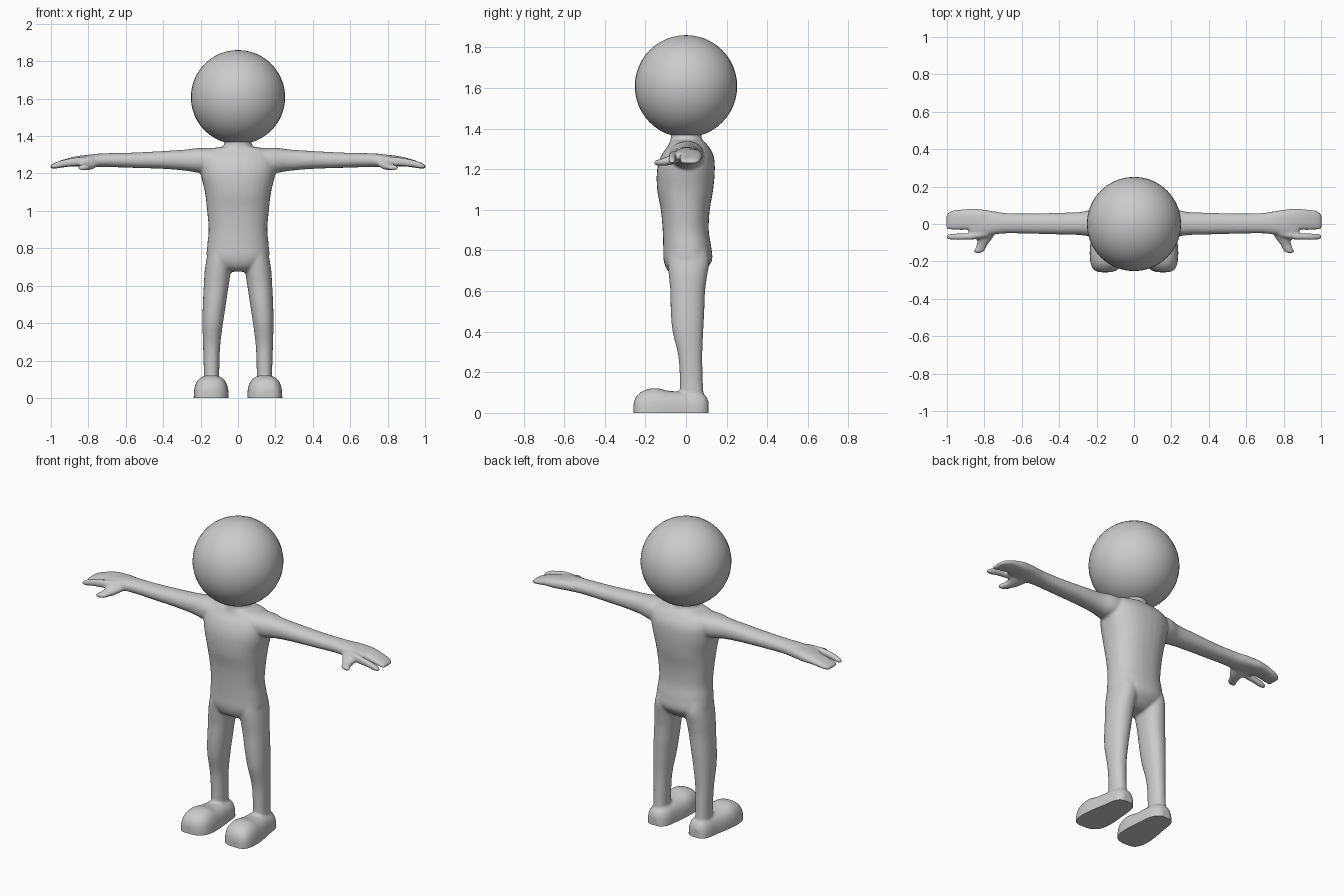
import bpy, bmesh, math

grey = bpy.data.materials.new("soft grey")
grey.diffuse_color = (0.6, 0.6, 0.6, 1)


def spline(rows, steps=5):
    """Catmull-Rom interpolation of section rows."""
    out = []
    for i in range(len(rows) - 1):
        p = [rows[max(i - 1, 0)], rows[i], rows[i + 1], rows[min(i + 2, len(rows) - 1)]]
        for s in range(steps):
            t = s / steps
            out.append([0.5 * (2 * b + (c - a) * t + (2 * a - 5 * b + 4 * c - d) * t * t
                        + (3 * b - a - 3 * c + d) * t ** 3) for a, b, c, d in zip(*p)])
    return out + [list(rows[-1])]


def loft(bm, axis, rows, side=1, power=2.0, n=32):
    """Closed skin; each row is position on axis, then min and max on the other two axes."""
    others = [k for k in range(3) if k != axis]
    rings = []
    for pos, a0, a1, b0, b1 in spline(rows):
        ring = []
        for i in range(n):
            t = math.tau * i / n
            u, v = [math.copysign(abs(f) ** (2 / power), f) for f in (math.cos(t), math.sin(t))]
            co = [0, 0, 0]
            co[axis] = pos
            co[others[0]] = (a0 + a1) / 2 + u * (a1 - a0) / 2
            co[others[1]] = (b0 + b1) / 2 + v * (b1 - b0) / 2
            co[0] *= side
            ring.append(bm.verts.new(co))
        rings.append(ring)
    faces = [bm.faces.new(rings[0]), bm.faces.new(rings[-1][::-1])]
    for r, s in zip(rings, rings[1:]):
        for i in range(n):
            j = (i + 1) % n
            faces.append(bm.faces.new((r[j], r[i], s[i], s[j])))
    bmesh.ops.recalc_face_normals(bm, faces=faces)


bm = bmesh.new()

# Torso and neck
loft(bm, 2, [(0.675, -0.07, 0.07, -0.05, 0.05), (0.70, -0.12, 0.12, -0.09, 0.09),
             (0.75, -0.165, 0.165, -0.11, 0.128), (0.82, -0.164, 0.164, -0.112, 0.124),
             (0.90, -0.157, 0.157, -0.115, 0.112), (1.0, -0.165, 0.165, -0.124, 0.117),
             (1.1, -0.177, 0.177, -0.142, 0.134), (1.2, -0.20, 0.20, -0.142, 0.142),
             (1.27, -0.205, 0.205, -0.12, 0.135), (1.32, -0.18, 0.18, -0.085, 0.105),
             (1.342, -0.10, 0.10, -0.075, 0.08)], power=2.3)
loft(bm, 2, [(1.28, -0.10, 0.10, -0.09, 0.09), (1.335, -0.085, 0.085, -0.08, 0.085),
             (1.36, -0.073, 0.073, -0.074, 0.076), (1.42, -0.075, 0.075, -0.075, 0.075)])

for side in (-1, 1):
    # Leg
    loft(bm, 2, [(0.05, 0.10, 0.185, -0.03, 0.09), (0.15, 0.10, 0.183, -0.03, 0.083),
                 (0.28, 0.095, 0.187, -0.038, 0.08), (0.4, 0.08, 0.19, -0.066, 0.085),
                 (0.5, 0.065, 0.188, -0.075, 0.09), (0.6, 0.05, 0.183, -0.077, 0.094),
                 (0.68, 0.038, 0.178, -0.085, 0.105), (0.75, 0.03, 0.167, -0.09, 0.115),
                 (0.82, 0.03, 0.155, -0.08, 0.10)], side, 2.2)
    # Foot, continued under the floor so the sole can be cut flat
    loft(bm, 1, [(-0.258, 0.125, 0.185, -0.045, 0.045), (-0.245, 0.09, 0.215, -0.08, 0.08),
                 (-0.21, 0.06, 0.232, -0.11, 0.11), (-0.15, 0.05, 0.237, -0.122, 0.122),
                 (-0.08, 0.052, 0.23, -0.108, 0.108), (0.0, 0.06, 0.215, -0.105, 0.105),
                 (0.06, 0.067, 0.207, -0.10, 0.10), (0.095, 0.085, 0.192, -0.085, 0.085),
                 (0.112, 0.11, 0.167, -0.055, 0.055)], side, 2.7)
    # Arm
    loft(bm, 0, [(0.08, -0.09, 0.09, 1.20, 1.335), (0.2, -0.075, 0.085, 1.203, 1.337),
                 (0.28, -0.06, 0.065, 1.215, 1.328), (0.4, -0.056, 0.06, 1.225, 1.32),
                 (0.55, -0.052, 0.056, 1.23, 1.312), (0.68, -0.05, 0.058, 1.234, 1.309),
                 (0.76, -0.058, 0.07, 1.234, 1.305), (0.82, -0.065, 0.076, 1.236, 1.297),
                 (0.88, -0.055, 0.075, 1.24, 1.287)], side, 2.2)
    # Joined fingers
    loft(bm, 0, [(0.76, -0.02, 0.07, 1.24, 1.302), (0.84, -0.03, 0.081, 1.236, 1.296),
                 (0.90, -0.032, 0.08, 1.237, 1.284), (0.96, -0.032, 0.074, 1.229, 1.265),
                 (0.99, -0.03, 0.065, 1.226, 1.252), (1.003, -0.026, 0.05, 1.229, 1.242)], side, 2.5)
    # Index finger
    loft(bm, 0, [(0.78, -0.07, -0.02, 1.24, 1.292), (0.86, -0.083, -0.047, 1.24, 1.287),
                 (0.92, -0.085, -0.051, 1.236, 1.276), (0.97, -0.085, -0.052, 1.227, 1.262),
                 (1.002, -0.08, -0.056, 1.227, 1.244)], side, 2.3)
    # Thumb
    loft(bm, 1, [(-0.156, 0.825, 0.85, 1.221, 1.239), (-0.145, 0.80, 0.857, 1.217, 1.245),
                 (-0.115, 0.786, 0.842, 1.217, 1.253), (-0.08, 0.76, 0.84, 1.22, 1.268),
                 (-0.03, 0.73, 0.85, 1.235, 1.29)], side, 2.2)

mesh = bpy.data.meshes.new("body_parts")
bm.to_mesh(mesh)
bm.free()
parts = bpy.data.objects.new("body_parts", mesh)
bpy.context.collection.objects.link(parts)

# Fuse everything into one smooth skin
remesh = parts.modifiers.new("fuse", 'REMESH')
remesh.mode = 'VOXEL'
remesh.voxel_size = 0.008
relax = parts.modifiers.new("relax", 'SMOOTH')
relax.factor = 0.5
relax.iterations = 5
fused = bpy.data.meshes.new_from_object(
    parts.evaluated_get(bpy.context.evaluated_depsgraph_get()))
bpy.data.objects.remove(parts)

# Cut the soles flat on the floor
bm = bmesh.new()
bm.from_mesh(fused)
cut = bmesh.ops.bisect_plane(bm, geom=bm.verts[:] + bm.edges[:] + bm.faces[:],
                             plane_co=(0, 0, 0), plane_no=(0, 0, 1), clear_inner=True)
bmesh.ops.holes_fill(bm, edges=[e for e in bm.edges if e.is_boundary], sides=0)
bmesh.ops.recalc_face_normals(bm, faces=bm.faces[:])
bm.to_mesh(fused)
bm.free()
body = bpy.data.objects.new("body", fused)
bpy.context.collection.objects.link(body)

# Head
bpy.ops.mesh.primitive_uv_sphere_add(segments=40, ring_count=24, radius=0.252,
                                     location=(0, 0, 1.608))
head = bpy.context.object
head.name = "head"

for ob in (body, head):
    ob.data.materials.clear()
    ob.data.materials.append(grey)
    bpy.ops.object.select_all(action='DESELECT')
    ob.select_set(True)
    bpy.context.view_layer.objects.active = ob
    bpy.ops.object.shade_smooth_by_angle(angle=math.radians(50))
